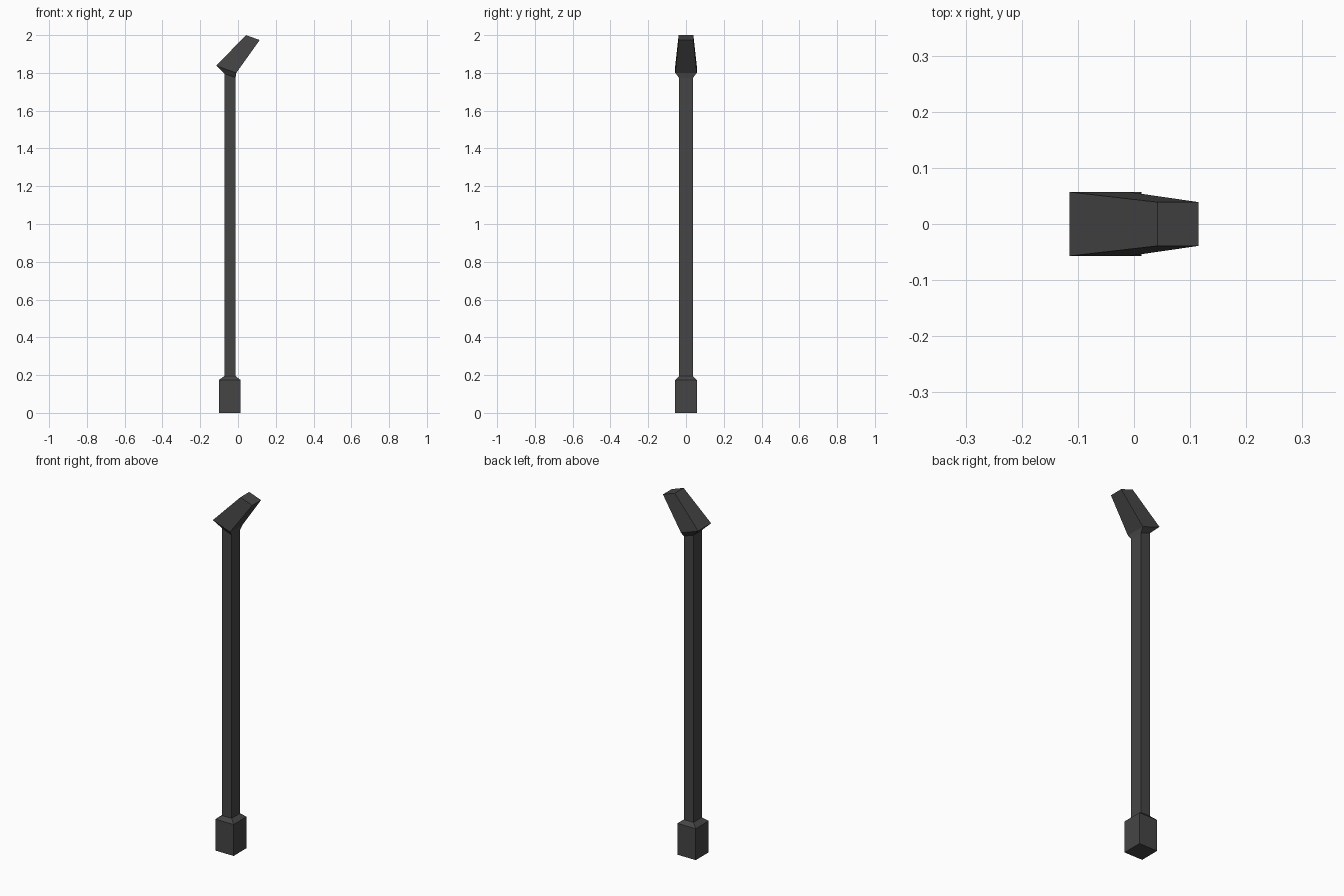
import bpy, bmesh

if "Cube" in bpy.data.objects:
    bpy.data.objects.remove(bpy.data.objects["Cube"])

dark = bpy.data.materials.new("dark_metal")
dark.diffuse_color = (0.06, 0.06, 0.06, 1)
dark.use_nodes = True
dark.node_tree.nodes["Principled BSDF"].inputs["Base Color"].default_value = dark.diffuse_color


def loft(name, sections, cap_bottom=False, cap_top=False):
    """Join rectangular sections: (left x, left z, right x, right z, half depth)."""
    bm = bmesh.new()
    rings = []
    for xl, zl, xr, zr, h in sections:
        corners = [(xl, -h, zl), (xr, -h, zr), (xr, h, zr), (xl, h, zl)]
        rings.append([bm.verts.new(c) for c in corners])
    for a, b in zip(rings, rings[1:]):
        for i in range(4):
            j = (i + 1) % 4
            bm.faces.new((a[i], a[j], b[j], b[i]))
    if cap_bottom:
        bm.faces.new(rings[0][::-1])
    if cap_top:
        bm.faces.new(rings[-1])
    mesh = bpy.data.meshes.new(name)
    bm.to_mesh(mesh)
    bm.free()
    mesh.materials.append(dark)
    obj = bpy.data.objects.new(name, mesh)
    bpy.context.collection.objects.link(obj)
    return obj


# Sections where neighbouring parts meet
shaft_bottom = (-0.072, 0.195, -0.013, 0.195, 0.037)
shaft_top = (-0.072, 1.796, -0.013, 1.774, 0.037)

# Square foot with chamfered shoulder
loft("base", [(-0.10, 0, 0.013, 0, 0.057),
              (-0.10, 0.175, 0.013, 0.175, 0.057),
              shaft_bottom], cap_bottom=True)

# Long straight post
loft("shaft", [shaft_bottom, shaft_top])

# Flared neck and tapered, tilted head
loft("head", [shaft_top,
              (-0.115, 1.838, -0.009, 1.80, 0.057),
              (0.042, 2.0, 0.115, 1.974, 0.039)], cap_top=True)
